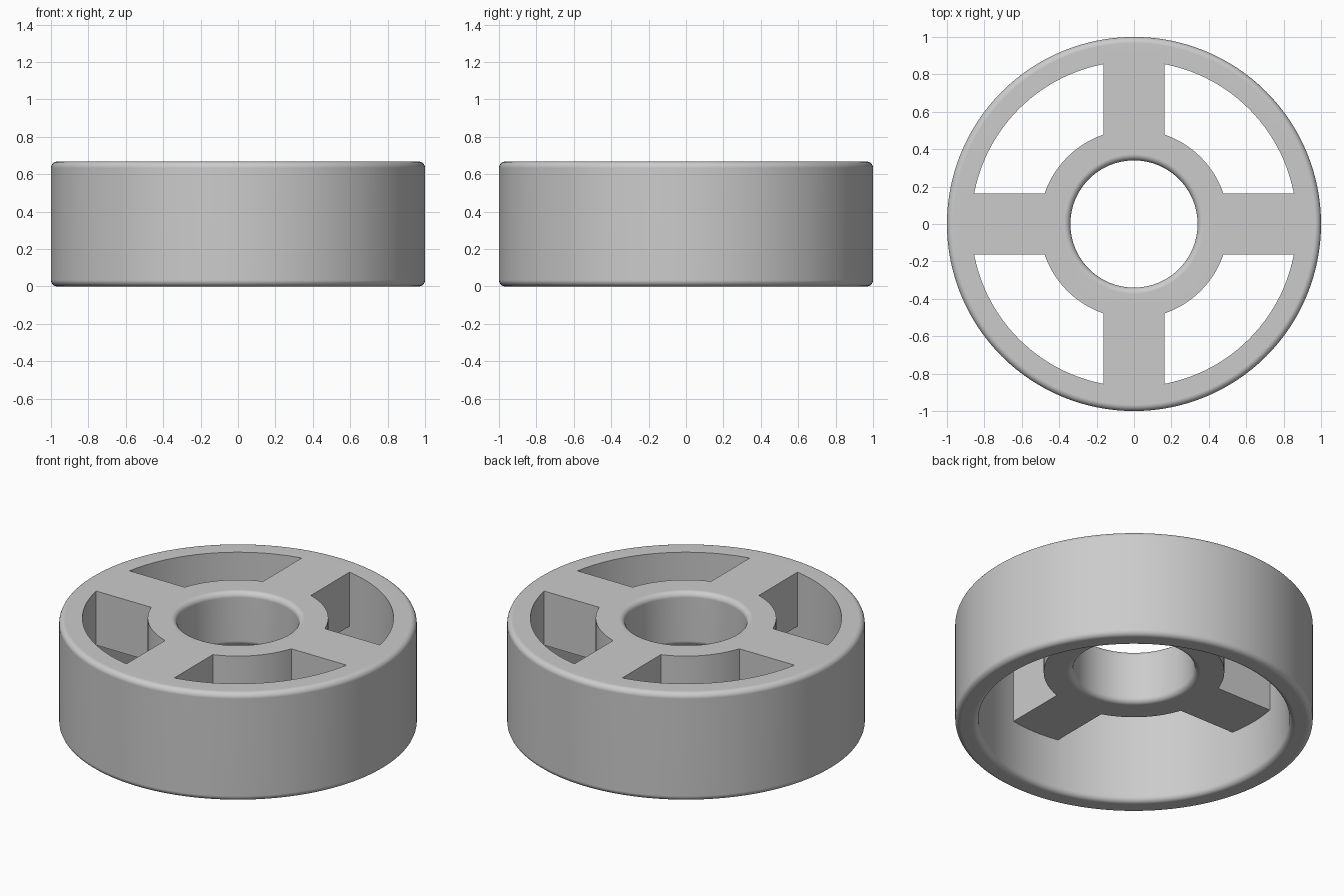
import bpy, bmesh
from math import cos, sin, pi, radians
from mathutils import Matrix, Vector

HEIGHT, WEB_BOTTOM = 0.667, 0.333
RIM_OUT, RIM_IN = 1.0, 0.87
HUB_OUT, HUB_IN = 0.505, 0.34
FILLET, SPOKE_WIDTH, STEPS = 0.033, 0.326, 128

if "Cube" in bpy.data.objects:
    bpy.data.objects.remove(bpy.data.objects["Cube"])

grey = bpy.data.materials.new("plain grey")
grey.use_nodes = True
colour = (0.6, 0.6, 0.6, 1)
grey.diffuse_color = colour
grey.node_tree.nodes["Principled BSDF"].inputs["Base Color"].default_value = colour


def add_object(name, bm):
    bmesh.ops.recalc_face_normals(bm, faces=bm.faces)
    mesh = bpy.data.meshes.new(name)
    bm.to_mesh(mesh)
    bm.free()
    mesh.materials.append(grey)
    obj = bpy.data.objects.new(name, mesh)
    bpy.context.collection.objects.link(obj)
    return obj


def rounded(r, z, start):
    """Quarter-circle corner at (r, z), swept counter-clockwise from start."""
    mid = start + pi / 4
    cr = r - FILLET * (1 if cos(mid) > 0 else -1)
    cz = z - FILLET * (1 if sin(mid) > 0 else -1)
    return [(cr + FILLET * cos(start + pi / 2 * i / 6),
             cz + FILLET * sin(start + pi / 2 * i / 6)) for i in range(7)]


def lathe(name, profile):
    bm = bmesh.new()
    verts = [bm.verts.new((r, 0, z)) for r, z in profile]
    edges = [bm.edges.new((v, verts[i - 1])) for i, v in enumerate(verts)]
    bmesh.ops.spin(bm, geom=verts + edges, cent=(0, 0, 0), axis=(0, 0, 1),
                   angle=2 * pi, steps=STEPS, use_merge=True)
    bmesh.ops.remove_doubles(bm, verts=bm.verts, dist=0.0001)
    return add_object(name, bm)


# Rim: rounded outside and at the inner bottom edge
wheel = lathe("wheel", rounded(RIM_OUT, 0, -pi / 2) + rounded(RIM_OUT, HEIGHT, 0)
              + [(RIM_IN, HEIGHT)] + rounded(RIM_IN, 0, pi))

# Hub: rounded at both ends of the bore
hub = lathe("hub", [(HUB_OUT, WEB_BOTTOM), (HUB_OUT, HEIGHT)]
            + rounded(HUB_IN, HEIGHT, pi / 2) + rounded(HUB_IN, WEB_BOTTOM, pi))

# Four spokes, with their ends buried in the hub and rim
bm = bmesh.new()
inner, outer = 0.43, 0.92
for i in range(4):
    place = (Matrix.Rotation(i * pi / 2, 4, "Z")
             @ Matrix.Translation(((inner + outer) / 2, 0, (HEIGHT + WEB_BOTTOM) / 2))
             @ Matrix.Diagonal((outer - inner, SPOKE_WIDTH, HEIGHT - WEB_BOTTOM, 1)))
    bmesh.ops.create_cube(bm, size=1, matrix=place)
spokes = add_object("spokes", bm)

# Fuse everything into one casting
bpy.ops.object.select_all(action="DESELECT")
bpy.context.view_layer.objects.active = wheel
wheel.select_set(True)
for part in (spokes, hub):
    union = wheel.modifiers.new("union", "BOOLEAN")
    union.operation, union.solver, union.object = "UNION", "EXACT", part
    bpy.ops.object.modifier_apply(modifier=union.name)
    bpy.data.objects.remove(part)

bpy.ops.object.shade_smooth_by_angle(angle=radians(30))
normals = wheel.modifiers.new("flat tops", "WEIGHTED_NORMAL")
normals.keep_sharp = True
